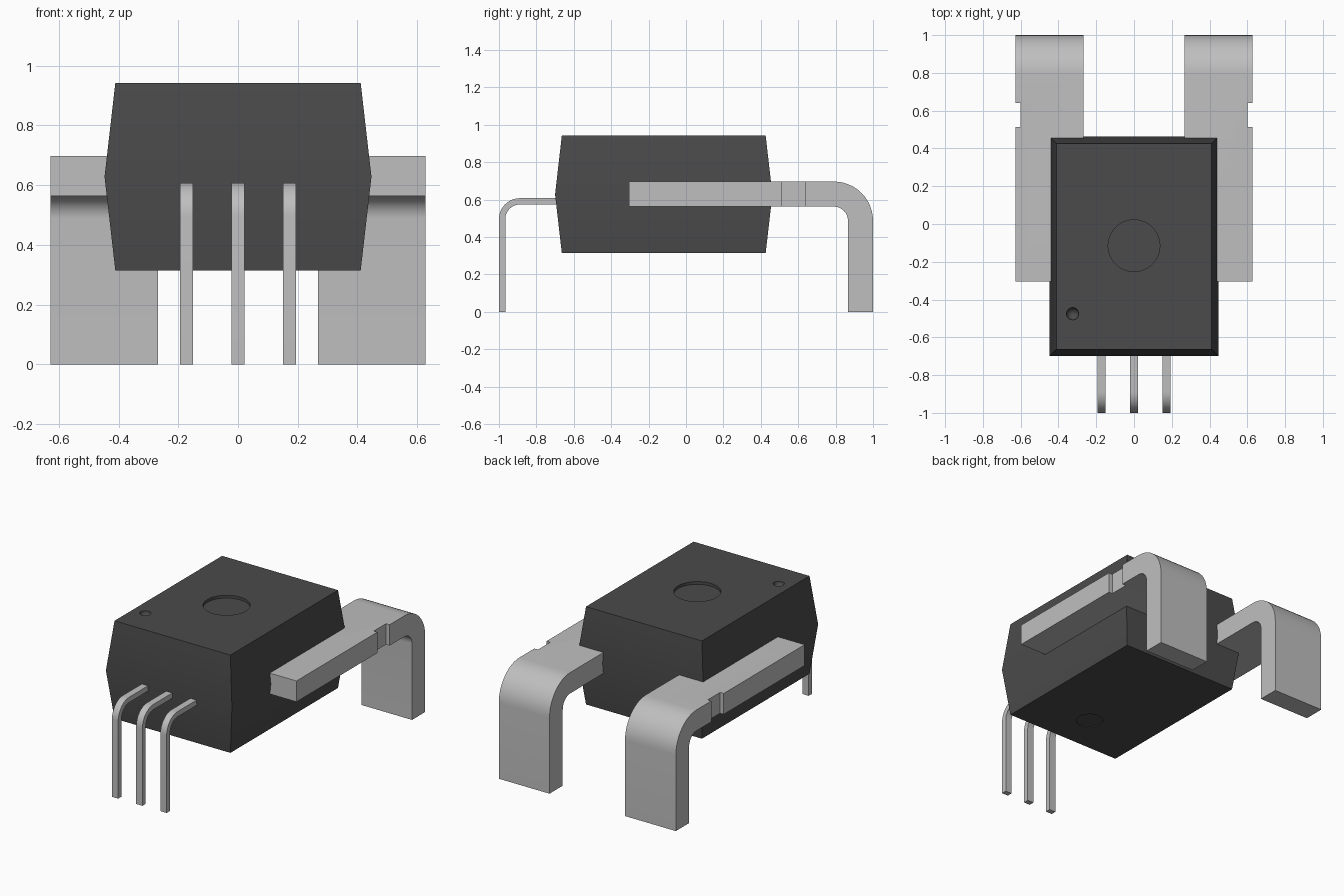
import bpy
import bmesh
from math import sin, cos, pi, radians
from mathutils import Matrix, Vector

default = bpy.data.objects.get("Cube")
if default:
    bpy.data.objects.remove(default, do_unlink=True)


def make_material(name, value):
    mat = bpy.data.materials.new(name)
    mat.use_nodes = True
    color = (value, value, value, 1)
    mat.diffuse_color = color
    bsdf = mat.node_tree.nodes["Principled BSDF"]
    bsdf.inputs["Base Color"].default_value = color
    bsdf.inputs["Roughness"].default_value = 0.6
    return mat


plastic = make_material("dark plastic", 0.07)
metal = make_material("tinned metal", 0.52)


def finish(bm, name, mat):
    bmesh.ops.recalc_face_normals(bm, faces=bm.faces)
    mesh = bpy.data.meshes.new(name)
    bm.to_mesh(mesh)
    bm.free()
    mesh.materials.append(mat)
    obj = bpy.data.objects.new(name, mesh)
    bpy.context.collection.objects.link(obj)
    return obj


def activate(obj):
    bpy.ops.object.select_all(action="DESELECT")
    obj.select_set(True)
    bpy.context.view_layer.objects.active = obj


def smooth(obj):
    activate(obj)
    bpy.ops.object.shade_smooth_by_angle(angle=radians(30))


def cut(obj, cutter):
    activate(obj)
    mod = obj.modifiers.new("cut", "BOOLEAN")
    mod.object = cutter
    mod.operation = "DIFFERENCE"
    mod.solver = "EXACT"
    bpy.ops.object.modifier_apply(modifier=mod.name)
    bpy.data.objects.remove(cutter, do_unlink=True)


def box_cutter(center, size):
    bm = bmesh.new()
    bmesh.ops.create_cube(bm, size=1, matrix=Matrix.Translation(center) @ Matrix.Diagonal((*size, 1)))
    return finish(bm, "box_cutter", metal)


def disc_cutter(center, radius, depth):
    bm = bmesh.new()
    bmesh.ops.create_cone(bm, cap_ends=True, segments=48, radius1=radius, radius2=radius,
                          depth=2 * depth, matrix=Matrix.Translation(center))
    return finish(bm, "disc_cutter", plastic)


def bent_lead(name, x0, x1, y_in, y_out, top, thick, r_out, r_in):
    """Strip that runs level from y_in, bends down and ends at z = 0."""
    s = 1 if y_out > y_in else -1
    steps = 12
    pts = [(y_in, top)]
    for i in range(steps + 1):
        a = pi / 2 * i / steps
        pts.append((y_out - s * r_out * (1 - sin(a)), top - r_out * (1 - cos(a))))
    pts += [(y_out, 0), (y_out - s * thick, 0)]
    for i in range(steps, -1, -1):
        a = pi / 2 * i / steps
        pts.append((y_out - s * (thick + r_in * (1 - sin(a))),
                    top - thick - r_in * (1 - cos(a))))
    pts.append((y_in, top - thick))
    bm = bmesh.new()
    face = bm.faces.new([bm.verts.new((x0, y, z)) for y, z in pts])
    ext = bmesh.ops.extrude_face_region(bm, geom=[face])
    moved = [g for g in ext["geom"] if isinstance(g, bmesh.types.BMVert)]
    bmesh.ops.translate(bm, verts=moved, vec=Vector((x1 - x0, 0, 0)))
    return finish(bm, name, metal)


# Moulded body: three stacked rectangles, widest at the parting line
top_z, mid_z, low_z = 0.942, 0.628, 0.315
bm = bmesh.new()
rings = []
for z, inset in ((low_z, 0.036), (mid_z, 0), (top_z, 0.036)):
    hx, front, back = 0.447 - inset, -0.7 + inset, 0.462 - inset
    rings.append([bm.verts.new((x, y, z)) for x, y in
                  ((-hx, front), (hx, front), (hx, back), (-hx, back))])
for low, high in zip(rings, rings[1:]):
    for i in range(4):
        j = (i + 1) % 4
        bm.faces.new((low[i], low[j], high[j], high[i]))
bm.faces.new(rings[0])
bm.faces.new(rings[-1])
body = finish(bm, "body", plastic)

# Round moulding marks on the top and bottom, and the pin-one dimple
cut(body, disc_cutter((0, -0.115, top_z), 0.137, 0.018))
cut(body, disc_cutter((0, -0.415, low_z), 0.08, 0.005))
bm = bmesh.new()
bmesh.ops.create_uvsphere(bm, u_segments=24, v_segments=13, radius=0.033,
                          matrix=Matrix.Translation((-0.325, -0.475, top_z)))
cut(body, finish(bm, "dimple_cutter", plastic))
smooth(body)

# Three thin signal pins at the front
for name, x in (("right", -0.172), ("middle", 0), ("left", 0.172)):
    smooth(bent_lead(name + "_pin", x - 0.022, x + 0.022, -0.6, -1, 0.608, 0.034, 0.112, 0.078))

# Two wide power leads at the back, each notched on its outer edge
for name, side in (("right", -1), ("left", 1)):
    lead = bent_lead(name + "_power_lead", side * 0.268, side * 0.628,
                     -0.305, 1, 0.697, 0.134, 0.21, 0.076)
    cut(lead, box_cutter((side * 0.652, 0.577, 0.63), (0.1, 0.125, 0.4)))
    smooth(lead)
